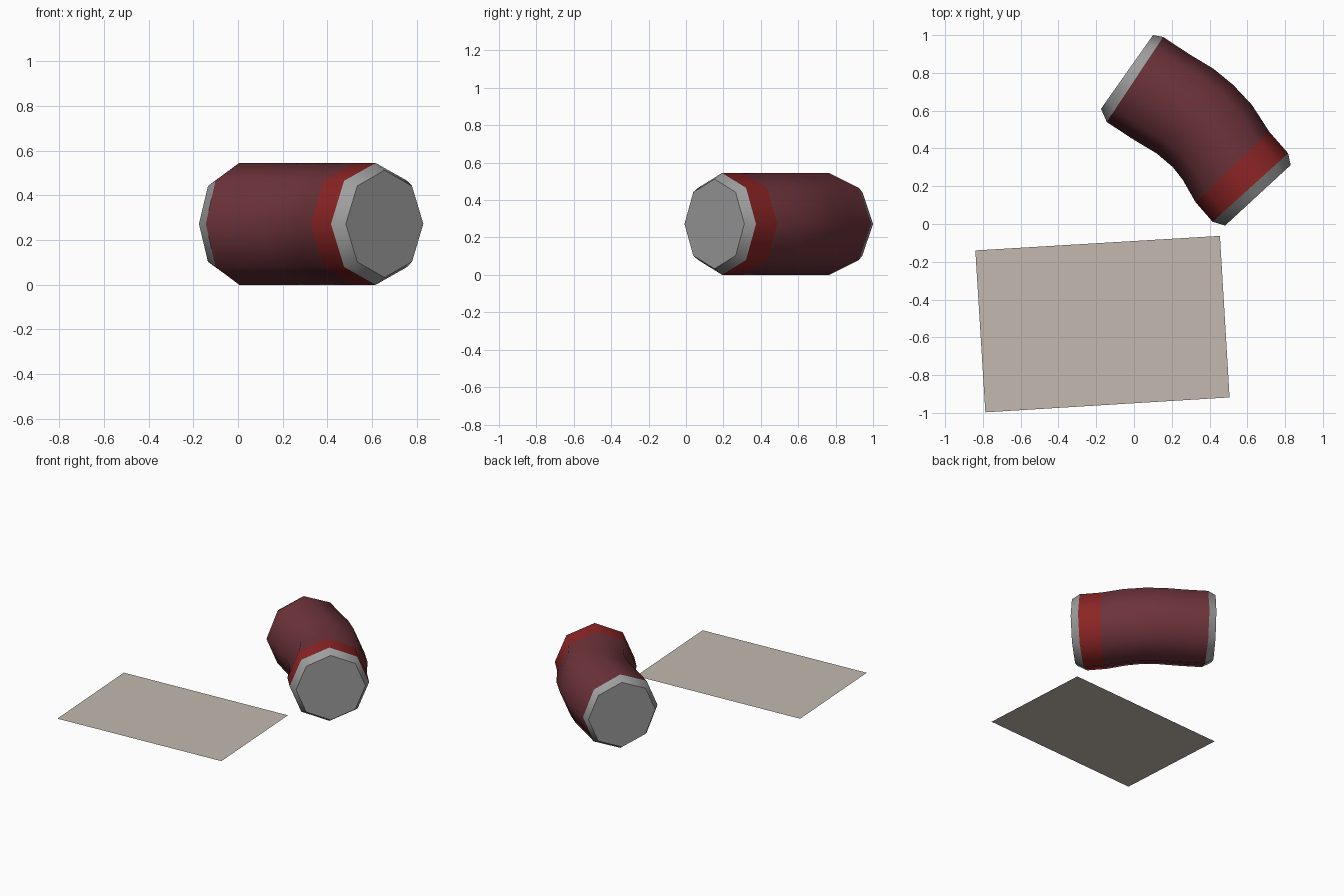
import bpy
import math

if "Cube" in bpy.data.objects:
    bpy.data.objects.remove(bpy.data.objects["Cube"])

SIDES = 8
MID_Z = 0.2725


def material(name, rgb):
    m = bpy.data.materials.new(name)
    m.diffuse_color = (*rgb, 1.0)
    m.use_nodes = True
    m.node_tree.nodes["Principled BSDF"].inputs["Base Color"].default_value = m.diffuse_color
    return m


MAROON = material("maroon", (0.150, 0.033, 0.043))
RED = material("red", (0.262, 0.018, 0.018))
GREY = material("metal grey", (0.340, 0.340, 0.340))
PAPER = material("paper", (0.546, 0.491, 0.434))


def add_object(name, verts, faces, mat):
    mesh = bpy.data.meshes.new(name)
    mesh.from_pydata(verts, [], faces)
    mesh.materials.append(mat)
    ob = bpy.data.objects.new(name, mesh)
    bpy.context.collection.objects.link(ob)
    return ob


def ring(x, y, angle, r_side, r_up):
    """Upright octagon; angle is the heading of its horizontal diameter."""
    a = math.radians(angle)
    pts = []
    for i in range(SIDES):
        t = 2 * math.pi * i / SIDES
        s = r_side * math.cos(t)
        pts.append((x + s * math.cos(a), y + s * math.sin(a),
                    MID_Z + r_up * math.sin(t)))
    return pts


def tube(name, rings, mat, cap_first=False, cap_last=False):
    """Skin a row of rings, smooth around the side and flat on the caps."""
    verts = [p for r in rings for p in ring(*r)]
    faces = []
    for k in range(len(rings) - 1):
        for i in range(SIDES):
            j = (i + 1) % SIDES
            a, b = k * SIDES, (k + 1) * SIDES
            faces.append((a + j, a + i, b + i, b + j))
    sides = len(faces)
    if cap_first:
        faces.append(tuple(range(SIDES)))
    if cap_last:
        last = (len(rings) - 1) * SIDES
        faces.append(tuple(last + i for i in reversed(range(SIDES))))
    ob = add_object(name, verts, faces, mat)
    for p in ob.data.polygons:
        p.use_smooth = p.index < sides
    return ob


# Bent can: centre x, centre y, heading along its path
path = [(0.005, 0.765, 56.5), (0.142, 0.675, 56.0), (0.270, 0.598, 56.0),
        (0.365, 0.519, 53.7), (0.442, 0.431, 47.4), (0.521, 0.302, 43.7),
        (0.616, 0.193, 42.2)]
body = [(x, y, a, 0.270, MID_Z) for x, y, a in path]
tube("can_body", body[:6], MAROON)
tube("can_band", body[5:], RED)

# Tapered metal ends with flat lids
tube("can_base", [(-0.037, 0.805, 54.8, 0.239, 0.240), body[0]], GREY, cap_first=True)
tube("can_top", [body[6], (0.656, 0.152, 42.7, 0.236, 0.240)], GREY, cap_last=True)

# Loose flat sheet in front of the can
Z = 0.096
add_object("paper_sheet",
           [(-0.84, -0.14, Z), (-0.787, -0.997, Z), (0.506, -0.918, Z), (0.455, -0.063, Z)],
           [(0, 1, 2, 3)], PAPER)
